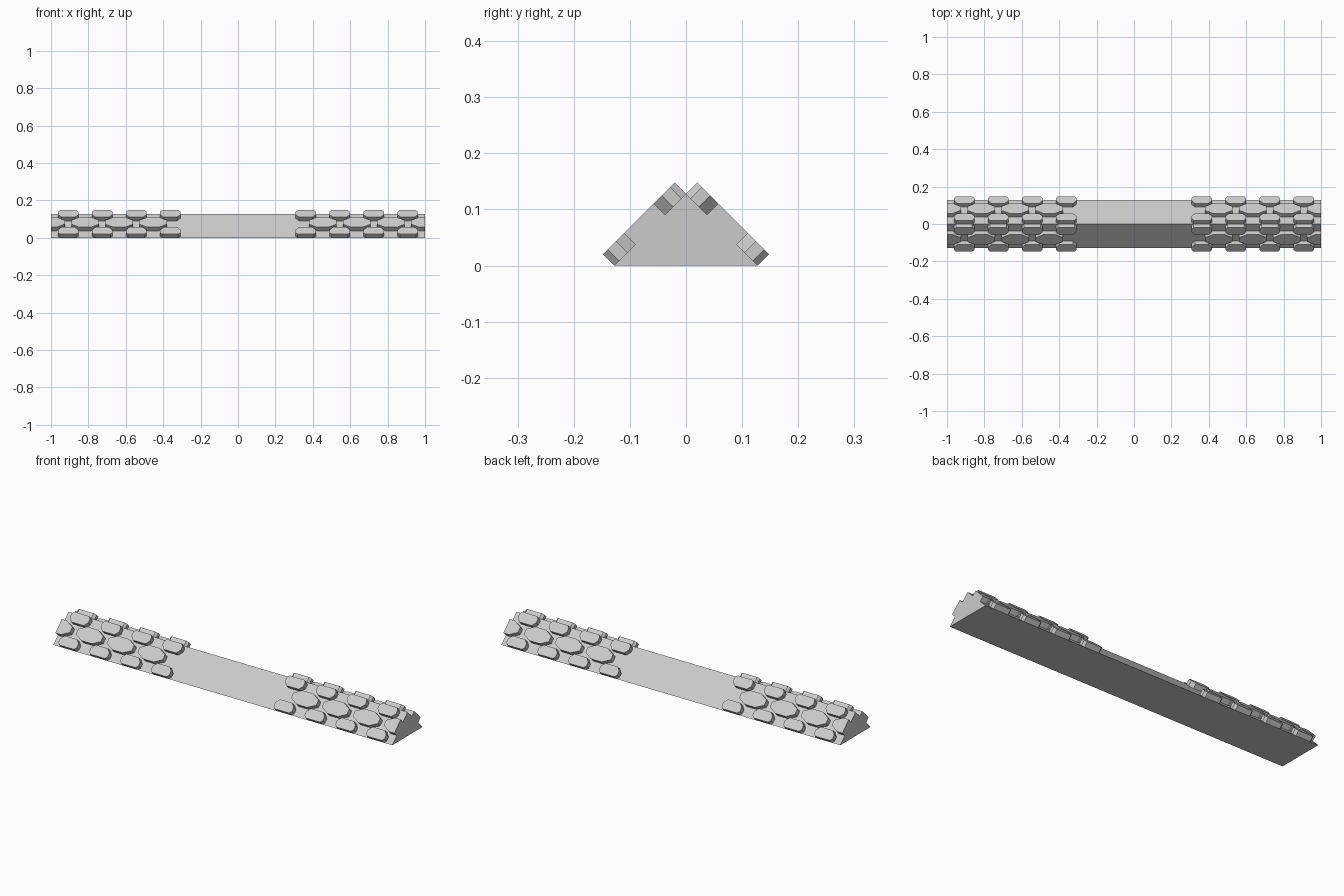
import bpy
import bmesh
from mathutils import Vector

old = bpy.data.objects.get("Cube")
if old:
    bpy.data.objects.remove(old, do_unlink=True)

HALF = 0.128                 # half width and height of the bar
SLOPE = HALF * 2 ** 0.5      # length of each sloping side
THICK = 0.028                # plate thickness
PITCH = 0.182                # plate spacing
FIRST = 0.362                # innermost edge plate

grey = bpy.data.materials.new("light_grey")
grey.use_nodes = True
grey.diffuse_color = (0.6, 0.6, 0.6, 1)
grey.node_tree.nodes["Principled BSDF"].inputs["Base Color"].default_value = (0.6, 0.6, 0.6, 1)


def add_prism(bm, points, offset):
    """Extrude a flat outline along the offset vector."""
    face = bm.faces.new([bm.verts.new(p) for p in points])
    result = bmesh.ops.extrude_face_region(bm, geom=[face], use_keep_orig=True)
    moved = [g for g in result["geom"] if isinstance(g, bmesh.types.BMVert)]
    bmesh.ops.translate(bm, verts=moved, vec=offset)


def finish(bm, name):
    bmesh.ops.recalc_face_normals(bm, faces=bm.faces)
    mesh = bpy.data.meshes.new(name)
    bm.to_mesh(mesh)
    bm.free()
    mesh.materials.append(grey)
    obj = bpy.data.objects.new(name, mesh)
    bpy.context.collection.objects.link(obj)
    return obj


def on_slope(side, x, s):
    """Point on a sloping side, s measured up from its bottom edge."""
    d = s / 2 ** 0.5
    return Vector((x, side * (HALF - d), d))


def add_plate(bm, side, outline):
    normal = Vector((0, side, 1)).normalized() * THICK
    add_prism(bm, [on_slope(side, x, s) for x, s in outline], normal)


def mirrored(cx, half_profile):
    """Outline from (half width, s) pairs, symmetric about cx."""
    right = [(cx + w, s) for w, s in half_profile]
    left = [(cx - w, s) for w, s in reversed(half_profile)]
    return right + left


# Triangular bar
bm = bmesh.new()
add_prism(bm, [(-1, -HALF, 0), (-1, HALF, 0), (-1, 0, HALF)], (2, 0, 0))
finish(bm, "bar_body")

# Half profiles of the edge plates and of the middle cells
edge = [(0.043, 0), (0.054, 0.012), (0.054, 0.033), (0.036, 0.053)]
edge_top = [(w, SLOPE - s) for w, s in edge]
mid = SLOPE / 2
cell = [(0.032, 0.053), (0.074, 0.076), (0.074, 2 * mid - 0.076), (0.032, 2 * mid - 0.053)]

for side, side_name in ((-1, "front"), (1, "back")):
    for end, end_name in ((-1, "right"), (1, "left")):
        # Plates along the ridge and the bottom edge
        bm = bmesh.new()
        for i in range(4):
            cx = end * (FIRST + i * PITCH)
            add_plate(bm, side, mirrored(cx, edge))
            add_plate(bm, side, mirrored(cx, edge_top))
        finish(bm, f"{side_name}_{end_name}_edge_plates")

        # Cells along the middle, the outermost cut in half by the bar end
        bm = bmesh.new()
        for i in range(3):
            cx = end * (FIRST + (i + 0.5) * PITCH)
            add_plate(bm, side, mirrored(cx, cell))
        half = [(end * (1 - w), s) for w, s in cell]
        add_plate(bm, side, [(end, cell[0][1])] + half + [(end, cell[-1][1])])
        finish(bm, f"{side_name}_{end_name}_middle_cells")
